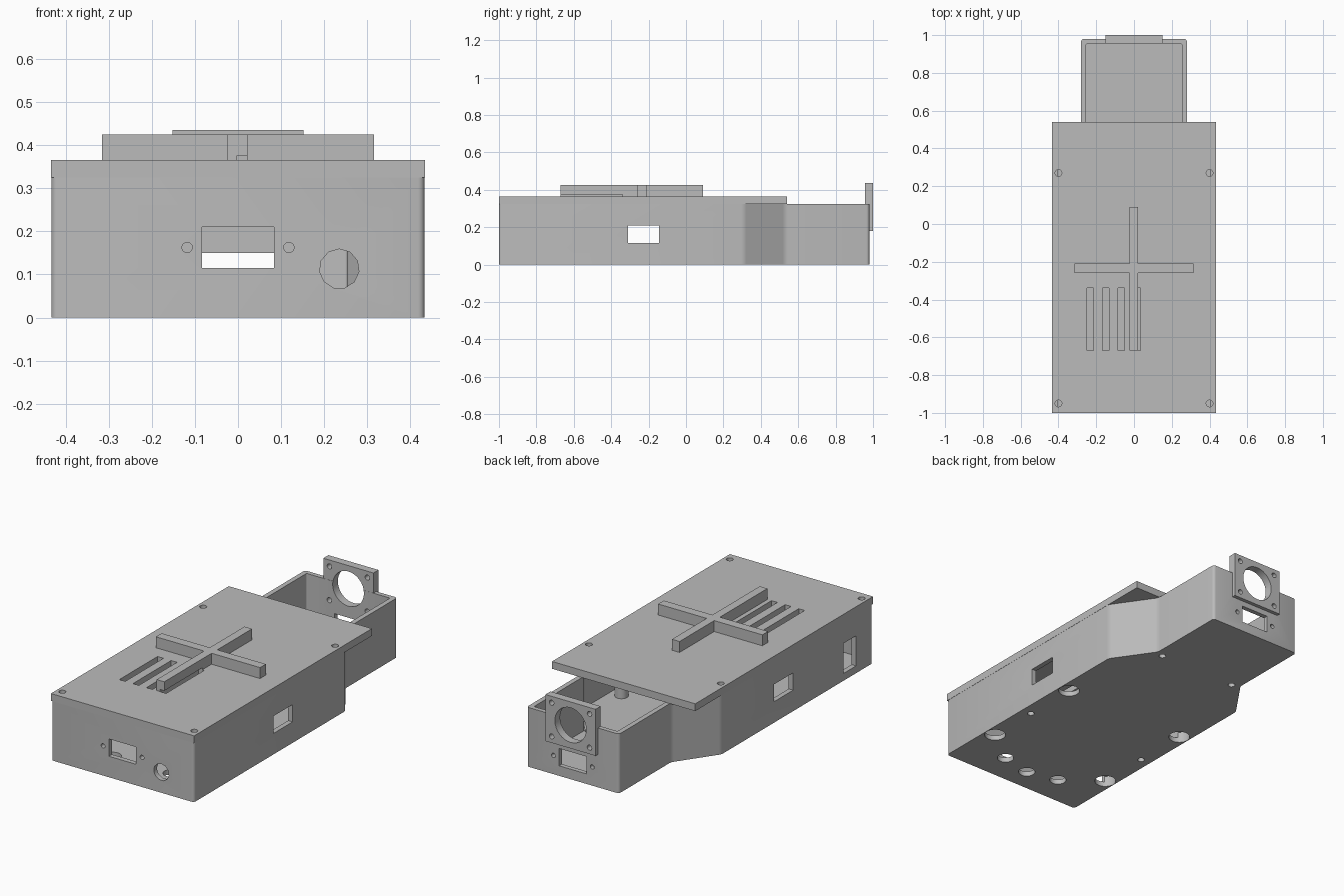
import bpy, bmesh, math
from mathutils import Matrix

cube = bpy.data.objects.get("Cube")
if cube:
    bpy.data.objects.remove(cube, do_unlink=True)

grey = bpy.data.materials.new("plain_grey")
grey.use_nodes = True
COLOUR = (0.5, 0.5, 0.5, 1)
grey.diffuse_color = COLOUR
grey.node_tree.nodes["Principled BSDF"].inputs["Base Color"].default_value = COLOUR


def finish(name, bm):
    bmesh.ops.recalc_face_normals(bm, faces=bm.faces)
    me = bpy.data.meshes.new(name)
    bm.to_mesh(me)
    bm.free()
    me.materials.append(grey)
    ob = bpy.data.objects.new(name, me)
    bpy.context.scene.collection.objects.link(ob)
    return ob


def box(name, x, y, z):
    bm = bmesh.new()
    bmesh.ops.create_cube(bm, size=1)
    for v in bm.verts:
        for i, (lo, hi) in enumerate((x, y, z)):
            v.co[i] = lo if v.co[i] < 0 else hi
    return finish(name, bm)


def rod(name, centre, radius, length, axis="Z", sides=24):
    bm = bmesh.new()
    bmesh.ops.create_cone(bm, cap_ends=True, segments=sides, radius1=radius,
                          radius2=radius, depth=length)
    turn = {"X": Matrix.Rotation(math.pi / 2, 4, "Y"),
            "Y": Matrix.Rotation(math.pi / 2, 4, "X"), "Z": Matrix()}[axis]
    bm.transform(Matrix.Translation(centre) @ turn)
    return finish(name, bm)


def prism(name, half, z0, z1, rounding):
    """Extrude a mirrored outline upward and round its upright edges."""
    pts = half + [(-x, y) for x, y in reversed(half)]
    bm = bmesh.new()
    face = bm.faces.new([bm.verts.new((x, y, z0)) for x, y in pts])
    res = bmesh.ops.extrude_face_region(bm, geom=[face])
    for g in res["geom"]:
        if isinstance(g, bmesh.types.BMVert):
            g.co.z = z1
    upright = [e for e in bm.edges if abs(e.verts[0].co.z - e.verts[1].co.z) > 0.01]
    bmesh.ops.bevel(bm, geom=upright, offset=rounding, segments=3,
                    profile=0.5, affect="EDGES")
    return finish(name, bm)


def boolean(target, other, operation="DIFFERENCE"):
    mod = target.modifiers.new("cut", "BOOLEAN")
    mod.operation, mod.solver, mod.object = operation, "EXACT", other
    bpy.context.view_layer.objects.active = target
    bpy.ops.object.modifier_apply(modifier=mod.name)
    bpy.data.objects.remove(other, do_unlink=True)


def smooth(ob):
    bpy.ops.object.select_all(action="DESELECT")
    ob.select_set(True)
    bpy.context.view_layer.objects.active = ob
    bpy.ops.object.shade_smooth_by_angle(angle=math.radians(35))


# Open-topped tray with a narrower neck at the back
TOP, WALL = 0.325, 0.027
body = prism("body_tray", [(0.433, -1), (0.433, 0.31), (0.28, 0.53), (0.28, 0.98)],
             0, TOP, 0.015)
w = 0.433 - WALL
boolean(body, prism("cavity", [(w, -1 + WALL), (w, 0.3), (0.253, 0.52), (0.253, 0.955)],
                    WALL, TOP + 0.1, 0.006))

# Connector windows with a screw hole on each side: front, back, both sides
ends = [(-1, 0.115, 0.21), (0.97, 0.055, 0.15)]
for y, z0, z1 in ends:
    boolean(body, box("window", (-0.083, 0.083), (y - 0.06, y + 0.06), (z0, z1)))
    for s in (-1, 1):
        boolean(body, rod("hole", (s * 0.118, y, (z0 + z1) / 2), 0.012, 0.12, "Y", 16))
for s in (-1, 1):
    boolean(body, box("window", sorted((s * 0.37, s * 0.47)), (-0.31, -0.145), (0.115, 0.21)))
    for y in (-0.347, -0.11):
        boolean(body, rod("hole", (s * 0.42, y, 0.162), 0.012, 0.12, "X", 16))

# Switch opening on one side and round power socket in front
boolean(body, box("window", (-0.47, -0.37), (-0.855, -0.745), (0.04, 0.205)))
boolean(body, rod("socket", (0.235, -1, 0.113), 0.046, 0.12, "Y", 11))

# Floor openings: large feet holes, cable holes, mounting screws
floor = [(0, -0.87, 0.043)]
for s in (-1, 1):
    floor += [(s * 0.375, -0.08, 0.055), (s * 0.375, -0.68, 0.055),
              (s * 0.178, -0.83, 0.043), (s * 0.235, 0.51, 0.018),
              (s * 0.375, -0.39, 0.018)]
for x, y, r in floor:
    boolean(body, rod("floor_hole", (x, y, 0), r, 0.12))

# Notch where the bracket hole passes the back wall
boolean(body, rod("bracket_gap", (0, 0.97, 0.308), 0.095, 0.2, "Y", 32))
smooth(body)

# Standoffs inside the tray
for side, s in (("left", 1), ("right", -1)):
    smooth(rod(side + "_standoff", (s * 0.335, 0.08, 0.085), 0.034, 0.13))

# Lid with raised cross, vent slots and corner screw holes
LID = 0.365
lid = box("lid", (-0.434, 0.434), (-1, 0.54), (TOP, LID))
cross = box("lid_cross", (-0.316, 0.316), (-0.26, -0.21), (LID, 0.425))
boolean(cross, box("long_bar", (-0.024, 0.022), (-0.67, 0.09), (LID, 0.425)), "UNION")
for i in range(4):
    x = -0.25 + 0.0825 * i
    for part in (lid, cross):
        boolean(part, box("slot", (x, x + 0.036), (-0.671, -0.34), (0.3, 0.376)))
for x in (-0.4, 0.4):
    for y in (-0.95, 0.27):
        boolean(lid, rod("screw_hole", (x, y, LID), 0.018, 0.2))
smooth(lid)

# Square sensor bracket on the back wall
bracket = box("rear_bracket", (-0.152, 0.152), (0.956, 1), (0.18, 0.435))
boolean(bracket, rod("eye", (0, 0.98, 0.308), 0.095, 0.2, "Y", 32))
for x in (-0.115, 0.115):
    for z in (0.215, 0.4):
        boolean(bracket, rod("hole", (x, 0.98, z), 0.014, 0.2, "Y", 16))
        if z < TOP:
            boolean(body, rod("hole", (x, 0.98, z), 0.014, 0.2, "Y", 16))
smooth(bracket)
